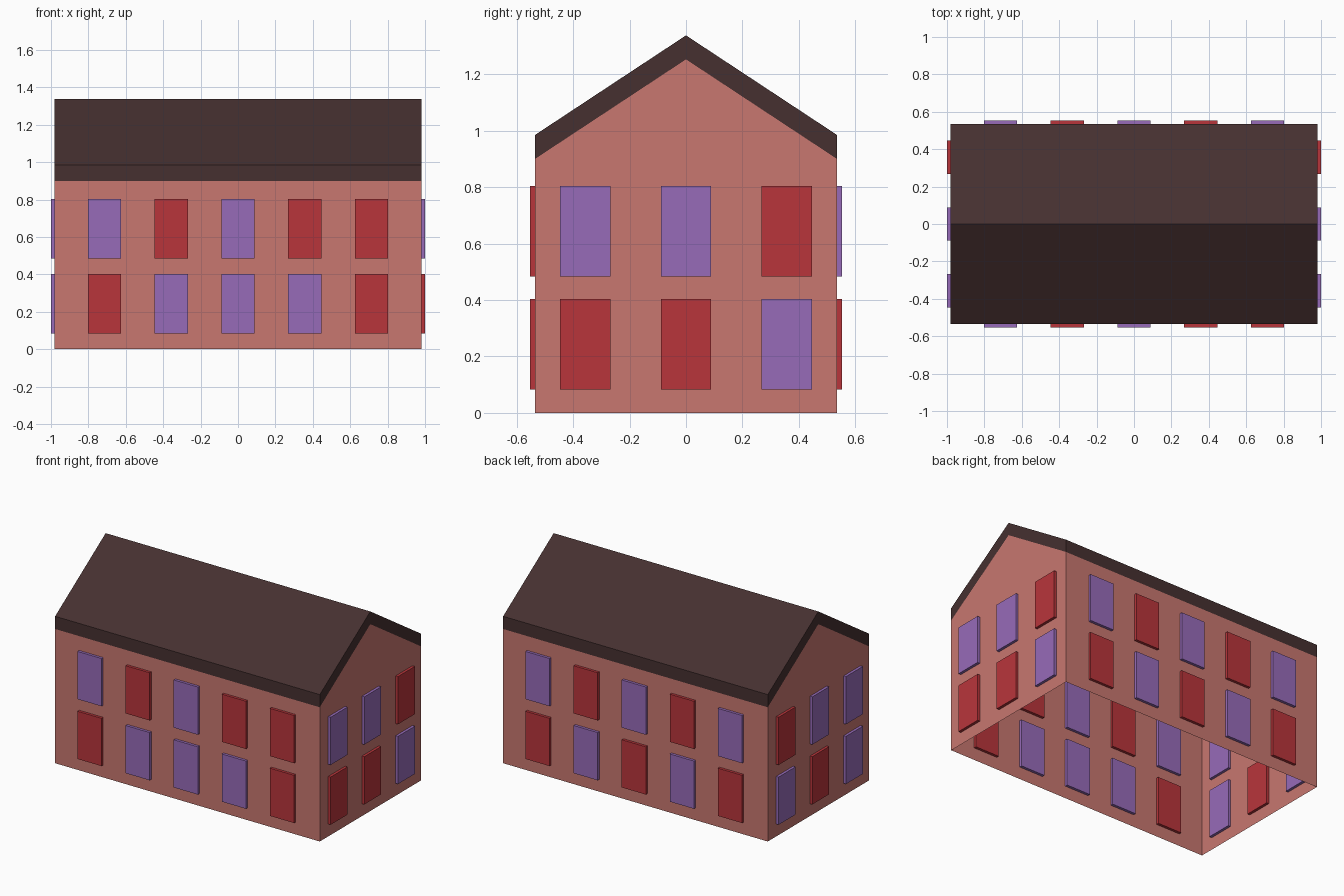
import bpy, bmesh
from mathutils import Vector

if "Cube" in bpy.data.objects:
    bpy.data.objects.remove(bpy.data.objects["Cube"])

U = 0.1785                      # window width, the layout module
X, Y = 5.5 * U, 3 * U           # half length and half depth of the house
EAVE, RIDGE, THICK = 0.90, 1.253, 0.085
WIN_H, WIN_D = 0.32, 0.036      # window height and full depth


def material(name, rgb):
    def lin(c):
        c /= 255
        return c / 12.92 if c <= 0.04045 else ((c + 0.055) / 1.055) ** 2.4
    m = bpy.data.materials.new(name)
    m.diffuse_color = (*[lin(c) for c in rgb], 1)
    m.use_nodes = True
    m.node_tree.nodes["Principled BSDF"].inputs["Base Color"].default_value = m.diffuse_color
    return m


BRICK = material("salmon wall", (200, 119, 112))
ROOF = material("dark brown roof", (70, 48, 48))
PANES = {"P": material("purple window", (151, 107, 185)),
         "R": material("red window", (185, 53, 59))}


def add_object(name, bm, mat):
    mesh = bpy.data.meshes.new(name)
    bm.to_mesh(mesh)
    bm.free()
    mesh.materials.append(mat)
    ob = bpy.data.objects.new(name, mesh)
    bpy.context.collection.objects.link(ob)
    return ob


def prism(profile):
    """Extrude a (y, z) profile along the length of the house."""
    bm = bmesh.new()
    f = bm.faces.new([bm.verts.new((-X, y, z)) for y, z in profile])
    new = bmesh.ops.extrude_face_region(bm, geom=[f], use_keep_orig=True)["geom"]
    bmesh.ops.translate(bm, vec=(2 * X, 0, 0),
                        verts=[v for v in new if isinstance(v, bmesh.types.BMVert)])
    bmesh.ops.recalc_face_normals(bm, faces=bm.faces)
    return bm


# Walls: thin gabled shell, open underneath and below the roof
bm = prism([(-Y, 0), (Y, 0), (Y, EAVE), (0, RIDGE), (-Y, EAVE)])
bmesh.ops.delete(bm, geom=[f for f in bm.faces if abs(f.normal.z) > 0.1],
                 context="FACES_ONLY")
add_object("walls", bm, BRICK)

# Roof: chevron slab with upright eaves
add_object("roof", prism([(-Y, EAVE), (0, RIDGE), (Y, EAVE), (Y, EAVE + THICK),
                          (0, RIDGE + THICK), (-Y, EAVE + THICK)]), ROOF)


def windows(side, centre, along, rows):
    """Place rows (lower, upper) of panes, ordered in the along direction."""
    centre, along = Vector(centre), Vector(along)
    size = Vector((U, WIN_D, WIN_H)) if along.x else Vector((WIN_D, U, WIN_H))
    for r, row in enumerate(rows):
        for i, colour in enumerate(row):
            pos = centre + along * (i - (len(row) - 1) / 2) * 2 * U
            pos.z = 0.243 + 0.401 * r
            bm = bmesh.new()
            bmesh.ops.create_cube(bm, size=1)
            bmesh.ops.scale(bm, vec=size, verts=bm.verts)
            ob = add_object(f"{side}_window_{r}_{i}", bm, PANES[colour])
            ob.location = pos


# Windows: slabs set through each wall
windows("front", (0, -Y, 0), (1, 0, 0), ("RPPPR", "PRPRR"))
windows("back", (0, Y, 0), (1, 0, 0), ("RPRPR", "PRPRP"))
windows("right", (X, 0, 0), (0, 1, 0), ("RRP", "PPR"))
windows("left", (-X, 0, 0), (0, 1, 0), ("PRP", "PPR"))
